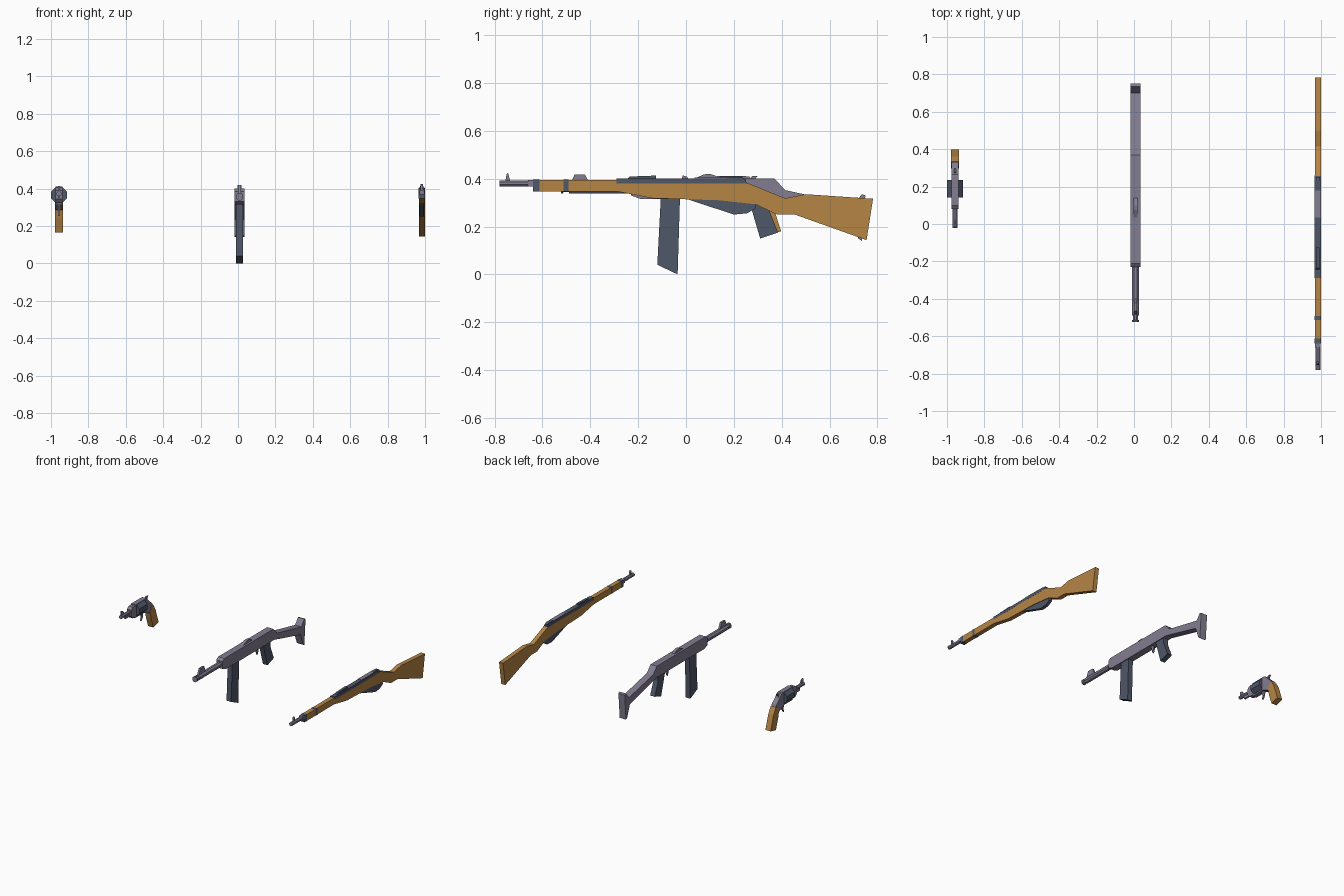
import bpy, bmesh, math

if "Cube" in bpy.data.objects:
    bpy.data.objects.remove(bpy.data.objects["Cube"])


def material(name, rgb):
    m = bpy.data.materials.new(name)
    m.diffuse_color = (*rgb, 1)
    m.use_nodes = True
    m.node_tree.nodes["Principled BSDF"].inputs["Base Color"].default_value = m.diffuse_color
    return m


STEEL = material("light steel", (0.225, 0.205, 0.285))
DARK = material("dark steel", (0.078, 0.095, 0.138))
WOOD = material("wood", (0.47, 0.235, 0.06))


def finish(name, bm, mat):
    bmesh.ops.recalc_face_normals(bm, faces=bm.faces)
    me = bpy.data.meshes.new(name)
    bm.to_mesh(me)
    bm.free()
    me.materials.append(mat)
    ob = bpy.data.objects.new(name, me)
    bpy.context.collection.objects.link(ob)
    return ob


def profile(name, pts, x, width, mat, bevel=0):
    """Side outline in (y, z), extruded symmetrically about x."""
    bm = bmesh.new()
    f = bm.faces.new([bm.verts.new((x - width / 2, y, z)) for y, z in pts])
    r = bmesh.ops.extrude_face_region(bm, geom=[f])
    for v in r["geom"]:
        if isinstance(v, bmesh.types.BMVert):
            v.co.x += width
    ob = finish(name, bm, mat)
    if bevel:
        b = ob.modifiers.new("chamfer", "BEVEL")
        b.width, b.segments, b.limit_method = bevel, 1, "ANGLE"
        b.angle_limit = math.radians(60)
    return ob


def box(name, x, width, y0, y1, z0, z1, mat, bevel=0):
    return profile(name, [(y0, z0), (y1, z0), (y1, z1), (y0, z1)], x, width, mat, bevel)


def tube(name, x, z, stations, mat, sides=8):
    """Turned part along y; stations are (y, flat-to-flat half width)."""
    bm = bmesh.new()
    rings = []
    for y, a in stations:
        r = a / math.cos(math.pi / sides)
        rings.append([bm.verts.new((x + r * math.cos((i + .5) * math.tau / sides), y,
                                    z + r * math.sin((i + .5) * math.tau / sides)))
                      for i in range(sides)])
    for a, b in zip(rings, rings[1:]):
        for i in range(sides):
            j = (i + 1) % sides
            bm.faces.new((a[i], a[j], b[j], b[i]))
    bm.faces.new(rings[0])
    bm.faces.new(rings[-1])
    return finish(name, bm, mat)


# ---- Rifle ----
X = 0.983
profile("rifle_stock", [(-.615, .395), (-.29, .395), (-.29, .383), (.25, .385), (.415, .318),
                        (.50, .335), (.782, .316), (.755, .143), (.455, .25), (.38, .25),
                        (.29, .293), (.135, .31), (-.14, .318), (-.29, .347), (-.615, .347)],
        X, .033, WOOD)
box("rifle_nose_cap", X, .034, -.64, -.612, .346, .396, DARK)
box("rifle_band", X, .035, -.513, -.492, .346, .396, DARK)
tube("rifle_barrel", X, .38, [(-.78, .013), (-.63, .013)], STEEL)
box("rifle_muzzle_ring", X, .03, -.66, -.638, .367, .394, STEEL)
profile("rifle_front_sight", [(-.755, .39), (-.735, .39), (-.742, .418), (-.745, .425), (-.75, .42)],
        X, .012, STEEL)
profile("rifle_receiver", [(-.29, .38), (.26, .38), (.225, .402), (-.29, .40)], X, .034, DARK)
box("rifle_bolt", X, .03, .035, .18, .395, .405, STEEL)
profile("rifle_rear_sight", [(-.245, .398), (-.125, .398), (-.125, .413), (-.235, .409)],
        X, .018, DARK)
profile("rifle_bolt_tail", [(.18, .39), (.25, .385), (.25, .40), (.235, .405), (.18, .405)],
        X, .022, DARK)
profile("rifle_magazine", [(-.0, .316), (.20, .25), (.255, .255), (.29, .275), (.29, .297),
                           (.135, .313)], X, .024, DARK)

# ---- Submachine gun ----
X = 0.008
profile("smg_body", [(-.23, .33), (-.19, .315), (.38, .315), (.69, .235), (.72, .15), (.735, .14),
                     (.75, .33), (.735, .335), (.70, .29), (.415, .352), (.37, .40), (-.21, .40),
                     (-.23, .385)], X, .052, STEEL)
tube("smg_barrel", X, .357, [(-.49, .019), (-.22, .019)], STEEL)
tube("smg_muzzle", X, .357, [(-.523, .020), (-.515, .020), (-.513, .013), (-.485, .013)], STEEL)
profile("smg_front_sight", [(-.485, .372), (-.40, .372), (-.422, .418), (-.466, .418)],
        X, .014, STEEL)
profile("smg_rear_sight", [(.03, .398), (.14, .398), (.125, .412), (.10, .42), (.075, .418)],
        X, .022, STEEL)
profile("smg_magazine", [(-.105, .325), (-.12, .04), (-.035, 0), (-.025, .325)], X, .038, DARK)
profile("smg_grip", [(.262, .32), (.275, .27), (.31, .15), (.385, .175), (.345, .275), (.345, .32)],
        X, .038, DARK)
profile("smg_trigger", [(.195, .32), (.22, .32), (.222, .285), (.212, .262), (.205, .285)],
        X, .012, STEEL)

# ---- Revolver ----
X = -0.957
tube("revolver_barrel", X, .372, [(-.022, .0125), (.10, .0125)], STEEL)
box("revolver_ejector_rod", X, .012, .03, .10, .34, .36, STEEL)
profile("revolver_front_sight", [(-.018, .38), (.02, .38), (.005, .408), (-.015, .414)],
        X, .01, STEEL)
profile("revolver_frame_front", [(.08, .345), (.10, .322), (.14, .322), (.14, .405), (.10, .405),
                                 (.08, .39)], X, .036, STEEL)
box("revolver_top_strap", X, .036, .13, .25, .39, .412, STEEL)
box("revolver_bottom_strap", X, .03, .13, .25, .312, .33, STEEL)
profile("revolver_frame_rear", [(.235, .312), (.30, .285), (.345, .30), (.325, .35), (.295, .375),
                                (.265, .408), (.235, .412)], X, .038, STEEL)
tube("revolver_cylinder", X, .366, [(.142, .043), (.235, .043)], DARK)
profile("revolver_hammer", [(.265, .385), (.30, .365), (.285, .395), (.30, .412), (.275, .41)],
        X, .012, STEEL)
profile("revolver_trigger", [(.215, .318), (.24, .318), (.236, .28), (.218, .252), (.222, .28)],
        X, .012, STEEL)
profile("revolver_grip", [(.298, .29), (.315, .33), (.335, .335), (.362, .29), (.398, .18),
                          (.335, .165), (.31, .24)], X, .043, WOOD)
